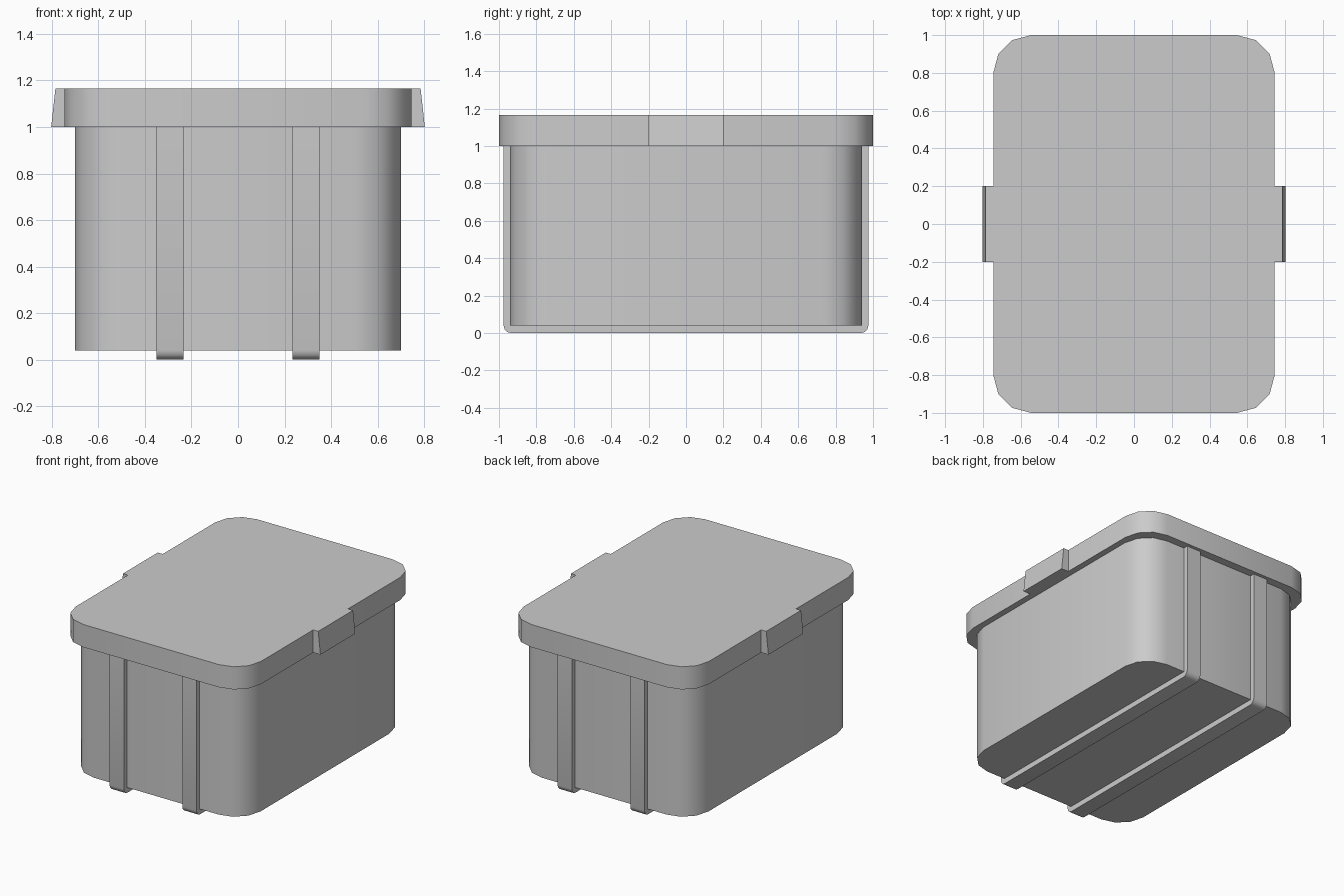
import bpy, bmesh
from math import sin, cos, radians
from mathutils import Vector

if "Cube" in bpy.data.objects:
    bpy.data.objects.remove(bpy.data.objects["Cube"])


def prism(name, base, extrude, smooth=True):
    """Solid made by sweeping a closed outline along a vector."""
    bm = bmesh.new()
    face = bm.faces.new([bm.verts.new(p) for p in base])
    new = bmesh.ops.extrude_face_region(bm, geom=[face], use_keep_orig=True)["geom"]
    bmesh.ops.translate(bm, vec=Vector(extrude),
                        verts=[g for g in new if isinstance(g, bmesh.types.BMVert)])
    bmesh.ops.recalc_face_normals(bm, faces=bm.faces)
    mesh = bpy.data.meshes.new(name)
    bm.to_mesh(mesh)
    bm.free()
    obj = bpy.data.objects.new(name, mesh)
    bpy.context.collection.objects.link(obj)
    if smooth:
        bpy.ops.object.select_all(action="DESELECT")
        obj.select_set(True)
        bpy.context.view_layer.objects.active = obj
        bpy.ops.object.shade_smooth_by_angle(angle=radians(40))
    return obj


def rounded_rect(hx, hy, r, z, steps=3):
    pts = []
    for k, (sx, sy) in enumerate([(1, 1), (-1, 1), (-1, -1), (1, -1)]):
        for i in range(steps + 1):
            a = radians(90 * k + 90 * i / steps)
            pts.append((sx * (hx - r) + r * cos(a), sy * (hy - r) + r * sin(a), z))
    return pts


# Tub and lid
prism("tub", rounded_rect(0.70, 0.94, 0.20, 0.04), (0, 0, 0.96))
prism("lid", rounded_rect(0.745, 1.0, 0.20, 1.0), (0, 0, 0.165))

# Strap ribs running down the front, under the base and up the back
R, HY = 0.04, 0.975
arc = [(HY - R + R * sin(radians(a)), R - R * cos(radians(a))) for a in (0, 30, 60, 90)]
half = arc + [(HY, 1.0)]
profile = half + [(-y, z) for y, z in reversed(half)]
for side, x in (("left", -0.35), ("right", 0.235)):
    prism(f"{side}_rib", [(x, y, z) for y, z in profile], (0.115, 0, 0))

# Tapered latch tabs on the lid sides
for side, s in (("left", -1), ("right", 1)):
    outline = [(0.73, 1.0), (0.803, 1.0), (0.785, 1.165), (0.73, 1.165)]
    prism(f"{side}_latch", [(s * x, -0.2, z) for x, z in outline], (0, 0.4, 0), smooth=False)
